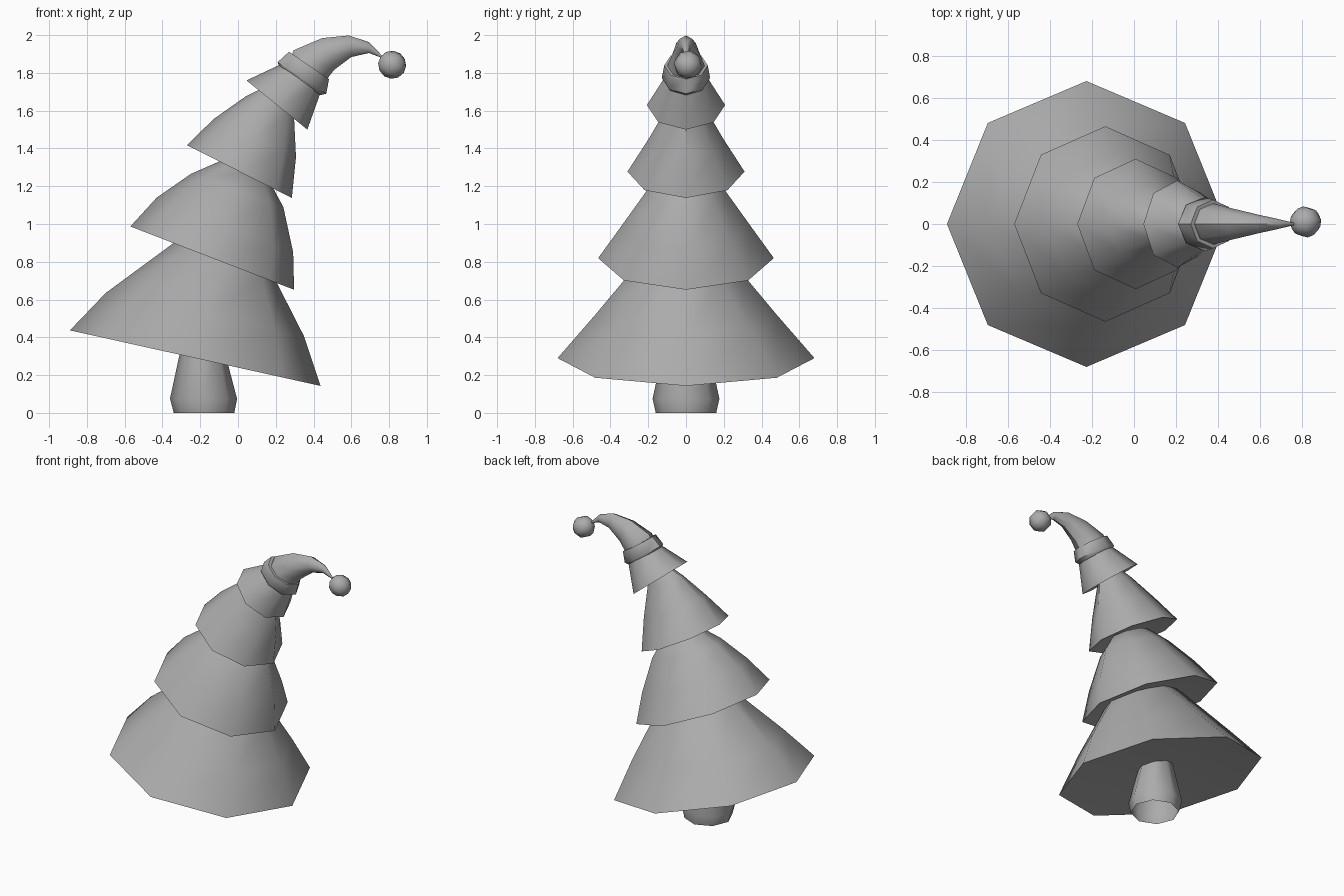
import bpy, bmesh, math

if "Cube" in bpy.data.objects:
    bpy.data.objects.remove(bpy.data.objects["Cube"])

grey = bpy.data.materials.new("mid_grey")
grey.diffuse_color = (0.41, 0.41, 0.41, 1)
grey.use_nodes = True
grey.node_tree.nodes["Principled BSDF"].inputs["Base Color"].default_value = grey.diffuse_color


def finish(obj):
    obj.data.materials.append(grey)
    bpy.ops.object.select_all(action='DESELECT')
    obj.select_set(True)
    bpy.context.view_layer.objects.active = obj
    bpy.ops.object.shade_smooth_by_angle(angle=math.radians(50))


def loft(name, rings, sides=8, recess=0.0, open_base=False):
    """Loft through tilted rings: (left x, left z, right x, right z, half depth).
    The underside is flat, pushed up at its centre by recess, or left open."""
    bm = bmesh.new()
    loops = []
    for lx, lz, rx, rz, ry in rings:
        loop = []
        for i in range(sides):
            a = 2 * math.pi * i / sides
            t = (1 + math.cos(a)) / 2
            loop.append(bm.verts.new((lx + (rx - lx) * t, ry * math.sin(a), lz + (rz - lz) * t)))
        loops.append(loop)
    for lo, hi in zip(loops, loops[1:]):
        for i in range(sides):
            j = (i + 1) % sides
            bm.faces.new((lo[i], lo[j], hi[j], hi[i]))
    bm.faces.new(loops[-1])
    base = loops[0]
    if recess:
        lx, lz, rx, rz, _ = rings[0]
        hub = bm.verts.new(((lx + rx) / 2, 0, (lz + rz) / 2 + recess))
        for i in range(sides):
            bm.faces.new((base[(i + 1) % sides], base[i], hub))
    elif not open_base:
        bm.faces.new(base[::-1])
    bmesh.ops.recalc_face_normals(bm, faces=bm.faces)
    mesh = bpy.data.meshes.new(name)
    bm.to_mesh(mesh)
    bm.free()
    obj = bpy.data.objects.new(name, mesh)
    bpy.context.collection.objects.link(obj)
    finish(obj)


# Trunk with a slightly flared foot, open below
loft("trunk", [
    (-0.34, 0.0, -0.02, 0.0, 0.16),
    (-0.36, 0.075, -0.005, 0.075, 0.177),
    (-0.29, 0.40, -0.08, 0.36, 0.11)], open_base=True)

# Leaning foliage tiers, each tucked into the one above
loft("foliage_bottom", [
    (-0.89, 0.437, 0.437, 0.143, 0.68),
    (-0.70, 0.635, 0.35, 0.405, 0.48),
    (-0.34, 0.90, 0.205, 0.69, 0.25),
    (-0.14, 0.99, 0.13, 0.84, 0.12)], recess=0.075)
loft("foliage_lower_middle", [
    (-0.57, 0.987, 0.297, 0.652, 0.465),
    (-0.43, 1.14, 0.292, 0.85, 0.338),
    (-0.25, 1.265, 0.24, 1.09, 0.207),
    (-0.09, 1.335, 0.175, 1.21, 0.11)], recess=0.06)
loft("foliage_upper_middle", [
    (-0.27, 1.417, 0.285, 1.138, 0.31),
    (-0.13, 1.555, 0.307, 1.355, 0.195),
    (0.04, 1.675, 0.297, 1.56, 0.10),
    (0.14, 1.725, 0.29, 1.63, 0.06)], recess=0.05)
loft("foliage_top", [
    (0.045, 1.76, 0.367, 1.50, 0.207),
    (0.215, 1.84, 0.435, 1.69, 0.12),
    (0.28, 1.875, 0.45, 1.74, 0.09)], recess=0.03)

# Hat: brim band with a turned-under lip, and drooping cone
loft("hat_brim", [
    (0.215, 1.842, 0.435, 1.682, 0.115),
    (0.21, 1.857, 0.467, 1.69, 0.128),
    (0.27, 1.912, 0.482, 1.767, 0.115)])
loft("hat_cone", [
    (0.285, 1.895, 0.467, 1.765, 0.10),
    (0.295, 1.92, 0.477, 1.775, 0.095),
    (0.445, 1.984, 0.508, 1.815, 0.072),
    (0.587, 1.998, 0.60, 1.884, 0.044),
    (0.693, 1.963, 0.693, 1.905, 0.022),
    (0.762, 1.892, 0.755, 1.882, 0.006)])

# Pompom
bpy.ops.mesh.primitive_uv_sphere_add(segments=8, ring_count=6, radius=0.075,
                                     location=(0.816, 0.01, 1.843), rotation=(0.2, 2.2, 0.3))
bpy.context.object.name = "hat_pompom"
finish(bpy.context.object)
